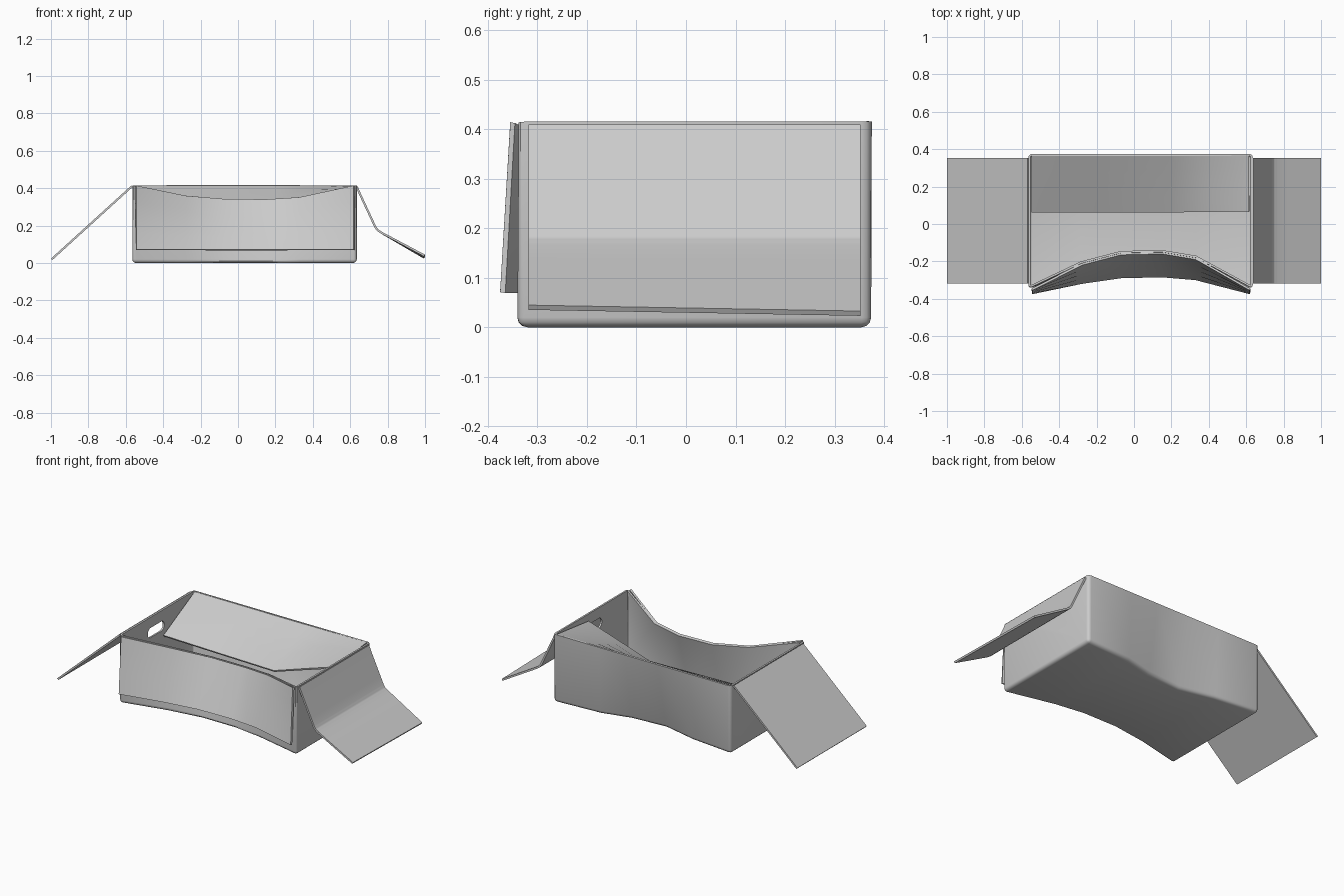
import bpy, bmesh, math

cube = bpy.data.objects.get("Cube")
if cube:
    bpy.data.objects.remove(cube, do_unlink=True)

# One plain card colour
card = bpy.data.materials.new("light grey card")
card.use_nodes = True
card.diffuse_color = (0.6, 0.6, 0.6, 1)
card.node_tree.nodes["Principled BSDF"].inputs["Base Color"].default_value = (0.6, 0.6, 0.6, 1)

THICK = 0.011
LEFT, RIGHT, FRONT, BACK, TOP = -0.565, 0.635, -0.345, 0.375, 0.415


def add_object(name, bm):
    mesh = bpy.data.meshes.new(name)
    bm.to_mesh(mesh)
    bm.free()
    mesh.materials.append(card)
    ob = bpy.data.objects.new(name, mesh)
    bpy.context.collection.objects.link(ob)
    return ob


def finish(ob):
    """Apply the modifiers, then smooth the soft bends."""
    bpy.ops.object.select_all(action='DESELECT')
    ob.select_set(True)
    bpy.context.view_layer.objects.active = ob
    bpy.ops.object.convert(target='MESH')
    bpy.ops.object.shade_smooth_by_angle(angle=math.radians(35))


def thicken(ob, offset):
    mod = ob.modifiers.new("card thickness", 'SOLIDIFY')
    mod.thickness = THICK
    mod.offset = offset


def lerp(a, b, t):
    return tuple(p + (q - p) * t for p, q in zip(a, b))


def sheet(name, rows, steps=4):
    """Card flap drawn through rows of points, hinge row first."""
    fine = []
    for a, b in zip(rows, rows[1:]):
        for k in range(steps):
            fine.append([lerp(p, q, k / steps) for p, q in zip(a, b)])
    fine.append(rows[-1])
    bm = bmesh.new()
    grid = [[bm.verts.new(p) for p in row] for row in fine]
    for a, b in zip(grid, grid[1:]):
        for i in range(len(a) - 1):
            bm.faces.new((a[i], a[i + 1], b[i + 1], b[i]))
    bmesh.ops.recalc_face_normals(bm, faces=bm.faces)
    ob = add_object(name, bm)
    thicken(ob, 0)
    finish(ob)


# Buckled section: x, front rim y, front rim z, front base y, back base y
columns = [
    (LEFT, FRONT, TOP, FRONT, BACK),
    (-0.28, -0.21, 0.36, -0.28, 0.345),
    (-0.07, -0.155, 0.342, -0.25, 0.295),
    (0.15, -0.15, 0.34, -0.25, 0.31),
    (0.33, -0.18, 0.352, -0.275, 0.355),
    (RIGHT, FRONT, TOP, FRONT, BACK),
]

# Box: one U-shaped section per column, closed by the end walls
bm = bmesh.new()
loops = []
for x, rim_y, rim_z, base_f, base_b in columns:
    section = [(x, rim_y, rim_z), (x, base_f, 0), (x, base_b, 0), (x, BACK, TOP)]
    loops.append([bm.verts.new(p) for p in section])
for a, b in zip(loops, loops[1:]):
    for j in range(3):
        bm.faces.new((a[j], a[j + 1], b[j + 1], b[j]))
bm.faces.new(loops[0])
bm.faces.new(list(reversed(loops[-1])))
bmesh.ops.recalc_face_normals(bm, faces=bm.faces)
if sum(f.normal.z for f in bm.faces) > 0:
    bmesh.ops.reverse_faces(bm, faces=bm.faces)
corners = [e for e in bm.edges
           if len(e.link_faces) == 2 and e.calc_face_angle() > math.radians(45)]
bmesh.ops.bevel(bm, geom=corners, offset=0.02, segments=3, profile=0.5,
                affect='EDGES', clamp_overlap=True)
box = add_object("box_body", bm)
thicken(box, -1)

# Hand holes through both end walls
bm = bmesh.new()
outline = []
for k in range(20):
    a = 2 * math.pi * (k + 0.5) / 20
    shift = 0.05 if math.cos(a) > 0 else -0.05
    outline.append(bm.verts.new((-0.9, shift + 0.03 * math.cos(a), 0.32 + 0.03 * math.sin(a))))
face = bm.faces.new(outline)
moved = bmesh.ops.extrude_face_region(bm, geom=[face])["geom"]
bmesh.ops.translate(bm, vec=(1.8, 0, 0),
                    verts=[v for v in moved if isinstance(v, bmesh.types.BMVert)])
bmesh.ops.recalc_face_normals(bm, faces=bm.faces)
cutter = add_object("hand_hole_cutter", bm)
cutter.hide_render = True
cut = box.modifiers.new("hand holes", 'BOOLEAN')
cut.operation = 'DIFFERENCE'
cut.object = cutter
finish(box)
bpy.data.objects.remove(cutter, do_unlink=True)

# Front flap hangs outside, following the buckled rim
hinge = [(max(-0.545, min(0.62, c[0])), c[1] - 0.005, c[2] - 0.002) for c in columns]
free_y = [-0.37, -0.315, -0.285, -0.28, -0.295, -0.37]
sheet("front_flap", [hinge, [(h[0], y, 0.07) for h, y in zip(hinge, free_y)]])

# Back flap drops inside, with its left end caught up high
back_x = [-0.548, -0.2, 0.2, 0.41, 0.615]
back_z = [0.258, 0.25, 0.242, 0.31, 0.375]
sheet("back_flap", [[(x, BACK - 0.006, TOP - 0.005) for x in back_x],
                    [(x, 0.065, z) for x, z in zip(back_x, back_z)]])


# End flaps: the right one straight, the left one creased halfway
def end_flap(name, path):
    sheet(name, [[(x, -0.318, z), (x, 0.352, z - drop)] for x, z, drop in path])


end_flap("right_flap", [(LEFT - 0.002, TOP - 0.005, 0), (-0.996, 0.02, 0)])
end_flap("left_flap", [(RIGHT, TOP - 0.008, 0), (0.655, 0.362, 0), (0.733, 0.195, 0),
                       (0.745, 0.177, 0), (0.765, 0.163, 0), (0.997, 0.04, 0.012)])
